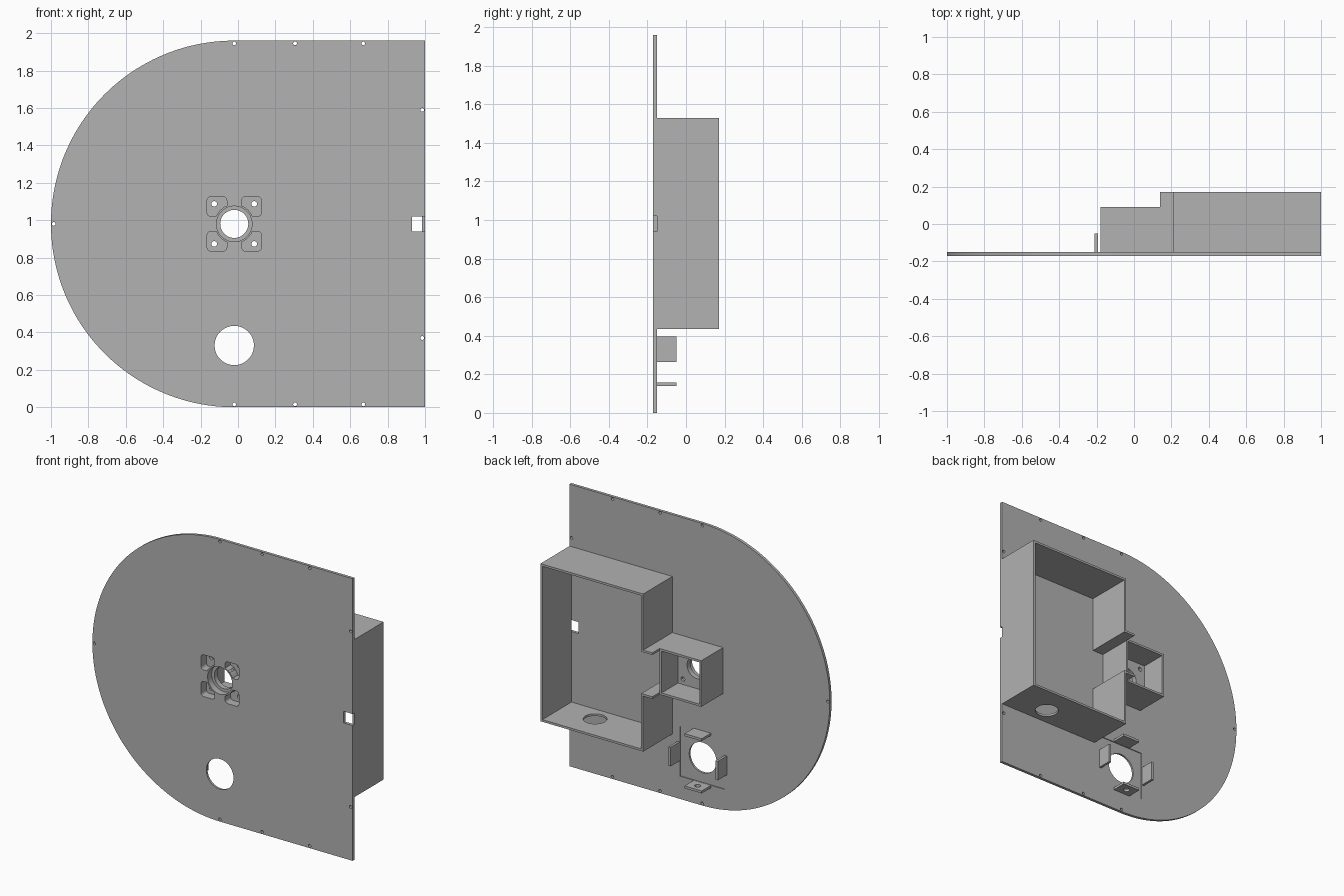
import bpy
import bmesh
from math import sin, cos, pi, radians

if "Cube" in bpy.data.objects:
    bpy.data.objects.remove(bpy.data.objects["Cube"], do_unlink=True)

grey = bpy.data.materials.new("plain grey")
grey.use_nodes = True
grey.diffuse_color = (0.445, 0.445, 0.445, 1)
grey.node_tree.nodes["Principled BSDF"].inputs["Base Color"].default_value = grey.diffuse_color

CX, CZ = -0.02, 0.98              # centre of the round end and motor mount
FRONT, BACK, RIM = -0.17, -0.15, 0.17
WALL = 0.015


def prism(name, points, low, high, axis="y"):
    """Extrude a 2D outline along y (points are x, z) or z (points are x, y)."""
    bm = bmesh.new()
    place = (lambda a, b, h: (a, h, b)) if axis == "y" else (lambda a, b, h: (a, b, h))
    ends = [[bm.verts.new(place(a, b, h)) for a, b in points] for h in (low, high)]
    for ring in ends:
        bm.faces.new(ring)
    for i in range(len(points)):
        j = (i + 1) % len(points)
        bm.faces.new((ends[0][i], ends[0][j], ends[1][j], ends[1][i]))
    bmesh.ops.recalc_face_normals(bm, faces=bm.faces)
    mesh = bpy.data.meshes.new(name)
    bm.to_mesh(mesh)
    bm.free()
    mesh.materials.append(grey)
    obj = bpy.data.objects.new(name, mesh)
    bpy.context.collection.objects.link(obj)
    return obj


def box(name, x, y, z):
    return prism(name, [(x[0], z[0]), (x[1], z[0]), (x[1], z[1]), (x[0], z[1])], *y)


def disc(name, x, c, r, low, high, axis="y", n=48):
    ring = [(x + r * cos(2 * pi * i / n), c + r * sin(2 * pi * i / n)) for i in range(n)]
    return prism(name, ring, low, high, axis)


def combine(target, tool, operation="DIFFERENCE"):
    """Apply a boolean and discard the tool."""
    mod = target.modifiers.new("cut", "BOOLEAN")
    mod.operation, mod.object, mod.solver = operation, tool, "EXACT"
    bpy.ops.object.select_all(action="DESELECT")
    bpy.context.view_layer.objects.active = target
    target.select_set(True)
    bpy.ops.object.modifier_apply(modifier=mod.name)
    bpy.data.objects.remove(tool, do_unlink=True)


def frame(name, x, z, top):
    """Open rectangular wall standing on the back of the plate."""
    obj = box(name, x, (BACK, top), z)
    combine(obj, box("cutter", (x[0] + WALL, x[1] - WALL), (BACK - 0.1, top + 0.1),
                     (z[0] + WALL, z[1] - WALL)))
    return obj


def rounded(name, x, z, r, low, high):
    """Rounded rectangle prism centred on x, z corner ranges."""
    pts = []
    corners = [(x[1] - r, z[1] - r), (x[0] + r, z[1] - r), (x[0] + r, z[0] + r), (x[1] - r, z[0] + r)]
    for k, (a, b) in enumerate(corners):
        for i in range(7):
            t = (k + i / 6) * pi / 2
            pts.append((a + r * cos(t), b + r * sin(t)))
    return prism(name, pts, low, high)


# Main plate with one round end
N = 96
arc = [(CX + 0.98 * cos(pi / 2 + pi * i / N), CZ + 0.98 * sin(pi / 2 + pi * i / N)) for i in range(N + 1)]
plate = prism("face_plate", arc + [(1, 0), (1, 2 * CZ)], FRONT, BACK)

# Thick motor mount floor fused to the plate
MX, MZ = (-0.18, 0.14), (0.82, 1.14)
combine(plate, box("mount", MX, (-0.16, -0.09), MZ), "UNION")

# Motor shaft hole, counterbore, corner pockets and screw holes
combine(plate, disc("cutter", CX, CZ, 0.095, -0.3, -0.125))
combine(plate, disc("cutter", CX, CZ, 0.075, -0.3, 0.1))
for sx in (-1, 1):
    for sz in (-1, 1):
        xs = sorted((CX + sx * 0.04, CX + sx * 0.145))
        zs = sorted((CZ + sz * 0.04, CZ + sz * 0.145))
        pocket = rounded("cutter", xs, zs, 0.02, -0.3, -0.11)
        combine(pocket, disc("cutter", CX, CZ, 0.105, -0.5, 0.1))
        combine(plate, pocket)
        combine(plate, disc("cutter", CX + sx * 0.107, CZ + sz * 0.107, 0.015, -0.3, 0.1, n=20))

# Lower round opening with a shallow square seat behind it
HZ = 0.33
combine(plate, box("cutter", (CX - 0.172, CX + 0.172), (BACK - 0.006, 0), (HZ - 0.172, HZ + 0.172)))
combine(plate, disc("cutter", CX, HZ, 0.105, -0.3, 0.1))

# Edge slot and small fixing holes
combine(plate, box("cutter", (0.93, 1.1), (-0.3, 0), (0.94, 1.02)))
fixings = [(-0.985, 0)]
for s in (-1, 1):
    fixings += [(CX, s * 0.965), (0.305, s * 0.965), (0.67, s * 0.965), (0.985, s * 0.61)]
for x, dz in fixings:
    combine(plate, disc("cutter", x, CZ + dz, 0.01, -0.3, 0.1, n=16))

# Large housing wall with a doorway to the motor and a cable hole below
housing = frame("main_housing", (0.21, 1), (0.435, 1.53), RIM)
combine(housing, box("cutter", (0.15, 0.3), (-0.3, 0.3), (MZ[0] + WALL, MZ[1] - WALL)))
combine(housing, disc("cutter", 0.72, -0.03, 0.075, 0.4, 0.5, axis="z"))

# Motor housing and the passage joining it to the large one
motor = frame("motor_housing", MX, MZ, 0.09)
necks = [box("passage_wall_" + n, (MX[1], 0.21), (BACK, RIM), (z, z + WALL))
         for n, z in (("lower", MZ[0]), ("upper", MZ[1] - WALL))]

# Four clip tabs around the lower opening
TAB = (BACK, -0.05)
IN, OUT, HALF = 0.173, 0.19, 0.066
tabs = []
for n, s in (("low", -1), ("high", 1)):
    d = sorted((s * IN, s * OUT))
    tabs.append(box(n + "_side_tab", (CX + d[0], CX + d[1]), TAB, (HZ - HALF, HZ + HALF)))
    tabs.append(box(n + "_level_tab", (CX - HALF, CX + HALF), TAB, (HZ + d[0], HZ + d[1])))
combine(tabs[1], disc("cutter", CX, -0.1, 0.02, 0.1, 0.2, axis="z", n=24))

# Smooth the curved walls while keeping hard edges
bpy.ops.object.select_all(action="DESELECT")
for obj in [plate, housing, motor] + necks + tabs:
    obj.select_set(True)
bpy.context.view_layer.objects.active = plate
bpy.ops.object.shade_smooth_by_angle(angle=radians(30))
